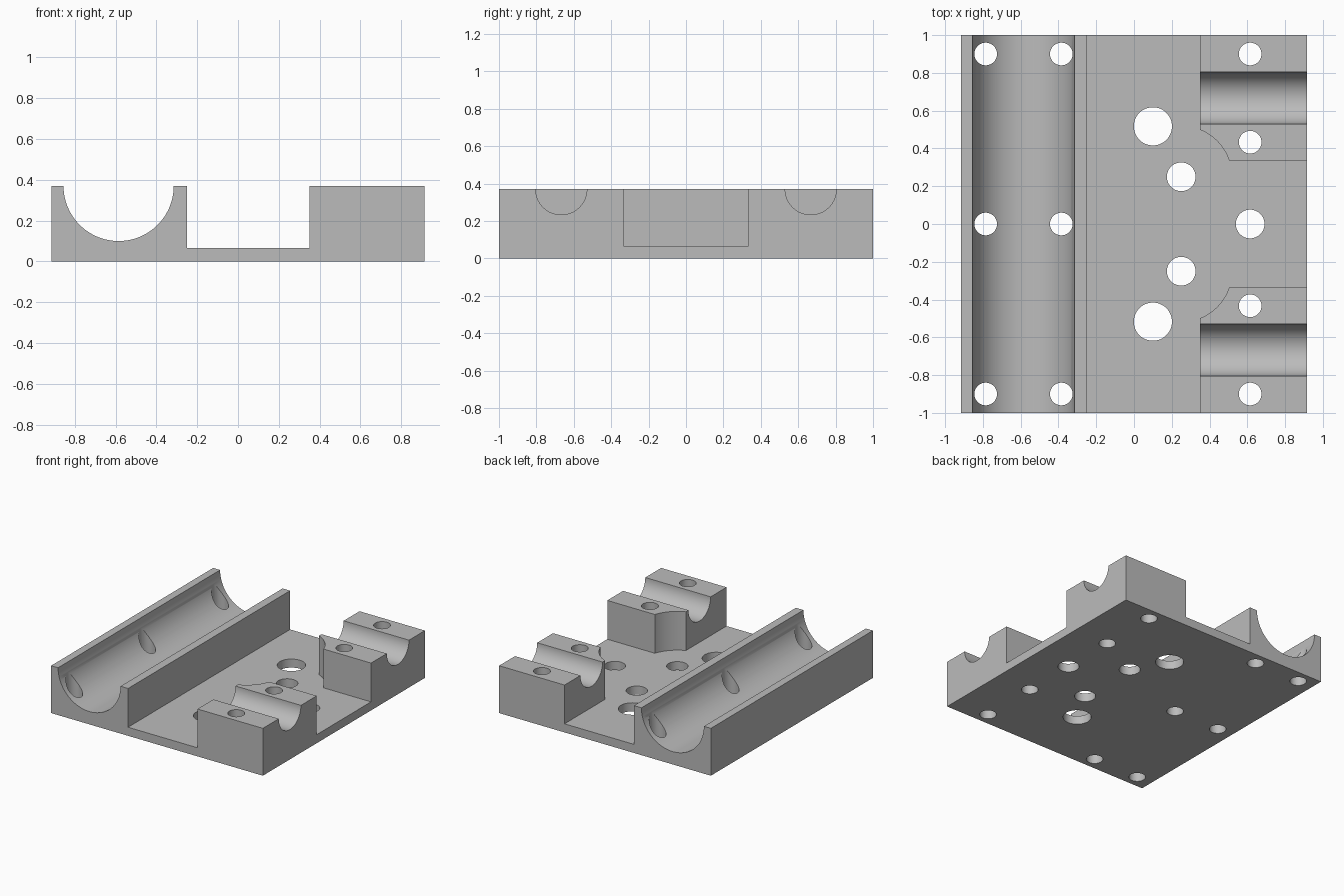
import bpy
import bmesh
import math
from mathutils import Vector

cube = bpy.data.objects.get("Cube")
if cube:
    bpy.data.objects.remove(cube, do_unlink=True)

X0, X1, TOP, FLOOR = -0.915, 0.915, 0.37, 0.067
BLOCK_X, WALL_X = 0.35, -0.25

grey = bpy.data.materials.new("grey")
grey.use_nodes = True
grey.diffuse_color = (0.5, 0.5, 0.5, 1)
grey.node_tree.nodes["Principled BSDF"].inputs["Base Color"].default_value = (0.5, 0.5, 0.5, 1)


def arc(cx, cy, r, a0, a1, n):
    """Points along an arc, angles in degrees."""
    angles = [math.radians(a0 + (a1 - a0) * i / n) for i in range(n + 1)]
    return [(cx + r * math.cos(a), cy + r * math.sin(a)) for a in angles]


def circle(cx, cy, r, n=48):
    return arc(cx, cy, r, 0, 360, n)[:-1]


def prisms(name, outlines, place, shift):
    """Extrude each 2D outline, put in space by place(), along shift."""
    bm = bmesh.new()
    for outline in outlines:
        face = bm.faces.new([bm.verts.new(place(u, v)) for u, v in outline])
        ext = bmesh.ops.extrude_face_region(bm, geom=[face])["geom"]
        verts = [g for g in ext if isinstance(g, bmesh.types.BMVert)]
        bmesh.ops.translate(bm, verts=verts, vec=Vector(shift))
    bmesh.ops.recalc_face_normals(bm, faces=bm.faces)
    mesh = bpy.data.meshes.new(name)
    bm.to_mesh(mesh)
    bm.free()
    mesh.materials.append(grey)
    obj = bpy.data.objects.new(name, mesh)
    bpy.context.collection.objects.link(obj)
    return obj


# Solid body with the long round channel in its profile
channel = arc(-0.585, TOP, 0.27, 360, 180, 64)
profile = [(X0, 0), (X1, 0), (X1, TOP)] + channel + [(X0, TOP)]
body = prisms("mounting_plate", [profile], lambda u, v: (u, -1, v), (0, 2, 0))

# Pocket between the wall and the two blocks, with scooped block corners
corner = arc(0.25, 0.25, 0.268, 68.1, 18.5, 16)
half = [(WALL_X, 1.1), (BLOCK_X, 1.1)] + corner + [(1.1, corner[-1][1])]
pocket_outline = half + [(x, -y) for x, y in reversed(half)]
pocket = prisms("pocket_cutter", [pocket_outline], lambda u, v: (u, v, FLOOR), (0, 0, 1))

# Round grooves across the blocks
grooves = prisms("groove_cutter", [circle(s * 0.667, TOP, 0.137, 64) for s in (-1, 1)],
                 lambda u, v: (0.3, u, v), (0.8, 0, 0))

# Vertical through holes
holes = [(x, y, 0.06) for x in (-0.785, -0.385) for y in (-0.9, 0, 0.9)]
holes.append((0.615, 0, 0.076))
for s in (-1, 1):
    holes += [(0.1, s * 0.517, 0.101), (0.25, s * 0.25, 0.076),
              (0.615, s * 0.9, 0.06), (0.615, s * 0.433, 0.06)]
bores = prisms("hole_cutter", [circle(*h) for h in holes],
               lambda u, v: (u, v, -0.2), (0, 0, 1))

# Cut everything out of the body
bpy.ops.object.select_all(action="DESELECT")
bpy.context.view_layer.objects.active = body
body.select_set(True)
for cutter in (pocket, grooves, bores):
    cutter.hide_render = True
    mod = body.modifiers.new(cutter.name, "BOOLEAN")
    mod.operation = "DIFFERENCE"
    mod.solver = "EXACT"
    mod.object = cutter
    bpy.ops.object.modifier_apply(modifier=mod.name)
    bpy.data.objects.remove(cutter, do_unlink=True)

bpy.ops.object.shade_smooth_by_angle(angle=math.radians(30))
